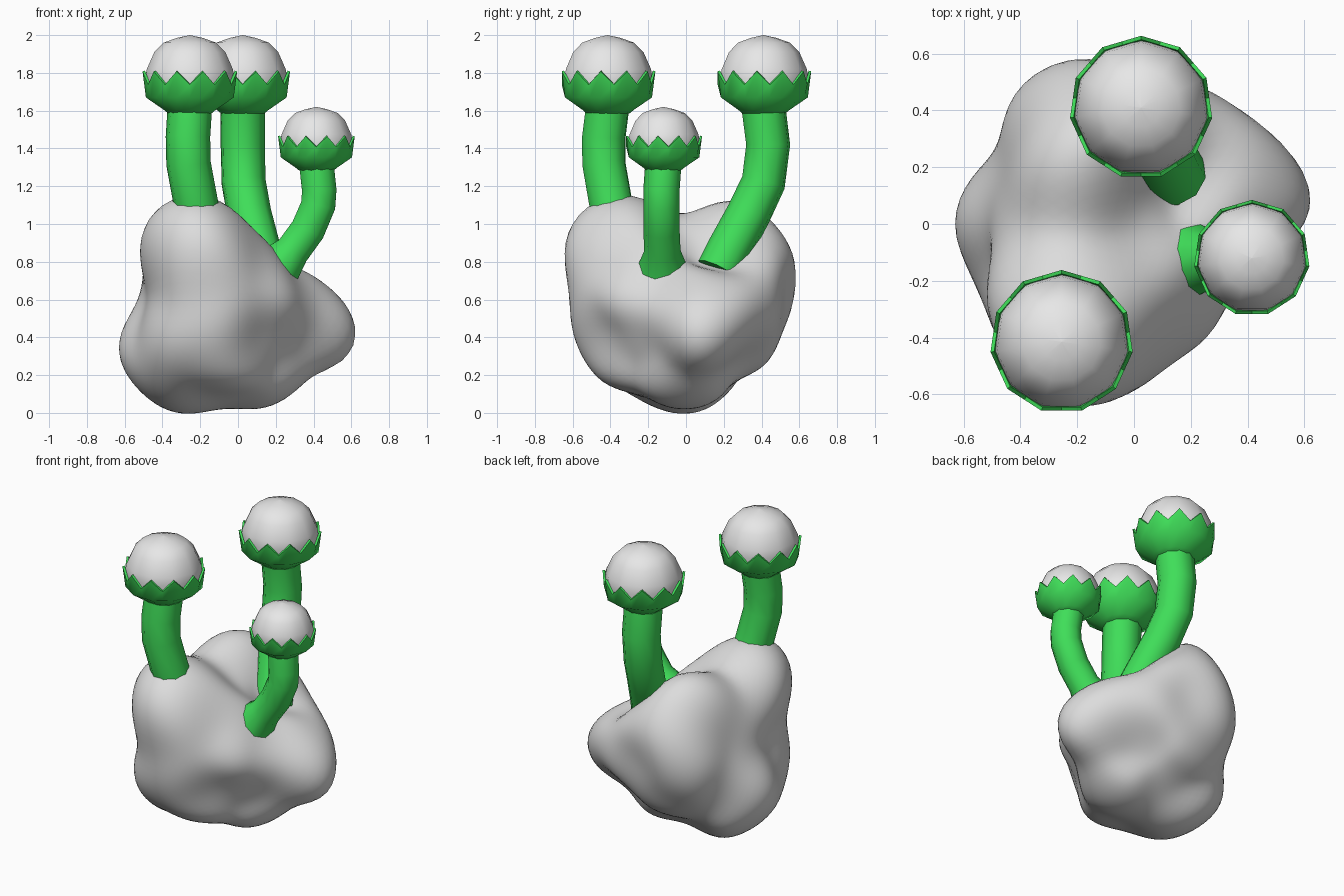
import bpy, bmesh, math
from mathutils import Vector

if "Cube" in bpy.data.objects:
    bpy.data.objects.remove(bpy.data.objects["Cube"], do_unlink=True)


def material(name, rgb):
    mat = bpy.data.materials.new(name)
    mat.use_nodes = True
    mat.diffuse_color = (*rgb, 1)
    mat.node_tree.nodes["Principled BSDF"].inputs["Base Color"].default_value = (*rgb, 1)
    return mat


stone = material("stone grey", (0.72, 0.72, 0.72))
white = material("cap white", (0.8, 0.8, 0.8))
green = material("stem green", (0.05, 0.73, 0.1))


def add_mesh(name, bm, mat, smooth_angle):
    bmesh.ops.recalc_face_normals(bm, faces=bm.faces)
    mesh = bpy.data.meshes.new(name)
    bm.to_mesh(mesh)
    bm.free()
    mesh.materials.append(mat)
    obj = bpy.data.objects.new(name, mesh)
    bpy.context.collection.objects.link(obj)
    bpy.ops.object.select_all(action="DESELECT")
    obj.select_set(True)
    bpy.context.view_layer.objects.active = obj
    bpy.ops.object.shade_smooth_by_angle(angle=math.radians(smooth_angle))
    return obj


# Rock: a sphere pulled smoothly through a few landmark points
CENTER = Vector((-0.05, 0, 0.5))
LANDMARKS = [
    # top ridge and its slope
    (-.25, -.42, 1.12), (-.28, -.6, 1.03), (-.43, -.42, 1.05), (.05, -.4, .96),
    (.2, -.3, .81), (.31, -.13, .73), (-.3, 0, 1.04), (-.3, .25, 1.09), (-.25, .45, .97),
    (0, 0, .94), (.14, .15, .8), (.1, .43, .88), (.45, .1, .69),
    # waist
    (-.63, 0, .33), (-.48, -.4, .45), (-.46, -.43, .82), (-.5, -.21, .53), (-.52, .05, .63),
    (-.2, -.63, .8), (-.1, -.61, .5), (.2, -.43, .68), (.12, -.42, .4),
    (.4, -.17, .58), (.33, -.2, .38), (.62, .1, .45), (.5, .3, .47), (.3, .45, .58),
    (0, .52, .55), (-.34, .53, .6), (-.3, .52, .82), (-.5, .25, .45), (-.41, .3, .85),
    (-.47, 0, .85),
    # underside
    (-.32, 0, 0), (-.08, 0, .02), (.15, 0, .03), (.32, 0, .13), (-.1, -.48, .2),
    (-.1, -.25, .09), (-.2, .45, .32), (-.1, .22, .13), (.28, .3, .32), (-.47, -.25, .14),
    (-.5, .03, .1),
]
offsets = [Vector(p) - CENTER for p in LANDMARKS]
directions = [o.normalized() for o in offsets]
reach = [o.length for o in offsets]


def blend(d):
    weights = [math.exp(15 * (d.dot(k) - 1)) for k in directions]
    return sum(w * r for w, r in zip(weights, reach)) / sum(weights)


for step in range(12):
    errors = [o.length - blend(d) for o, d in zip(offsets, directions)]
    reach = [r + 0.7 * e for r, e in zip(reach, errors)]
bm = bmesh.new()
bmesh.ops.create_icosphere(bm, subdivisions=5, radius=1)
for v in bm.verts:
    d = v.co.normalized()
    v.co = CENTER + d * blend(d)
add_mesh("rock", bm, stone, 180)


def stalk(name, points, radius, flare):
    curve = bpy.data.curves.new(name, "CURVE")
    curve.dimensions = "3D"
    curve.bevel_depth = radius
    curve.bevel_resolution = 3
    curve.use_fill_caps = True
    spline = curve.splines.new("POLY")
    spline.points.add(len(points) - 1)
    for point, co in zip(spline.points, points):
        point.co = (*co, 1)
    spline.points[0].radius = flare
    spline.use_smooth = True
    curve.materials.append(green)
    obj = bpy.data.objects.new(name, curve)
    bpy.context.collection.objects.link(obj)


SIDES = 11


def lathe(name, profile, mat, center, scale, angle):
    """Spin (radius, height, tooth) rings; tooth raises the even corners."""
    bm = bmesh.new()
    rings = []
    count = 2 * SIDES
    inner = math.cos(math.pi / SIDES)
    for r, z, tooth in profile:
        ring = []
        for i in range(count):
            a = math.pi / 2 + math.pi * i / SIDES
            rr = r * (1 if i % 2 == 0 else inner)
            zz = z + (tooth if i % 2 == 0 else 0)
            co = Vector((rr * math.cos(a), rr * math.sin(a), zz))
            ring.append(bm.verts.new(Vector(center) + co * scale))
        rings.append(ring)
    for low, high in zip(rings, rings[1:]):
        for i in range(count):
            j = (i + 1) % count
            bm.faces.new((low[i], low[j], high[j], high[i]))
    bm.faces.new(rings[0])
    bm.faces.new(rings[-1])
    bmesh.ops.remove_doubles(bm, verts=bm.verts, dist=0.0005)
    add_mesh(name, bm, mat, angle)


CUP = [(.115, -.415, 0), (.14, -.395, 0), (.235, -.33, 0), (.253, -.262, .07),
       (.24, -.258, .07), (.22, -.3, 0)]
DOME = [(.225, -.32, 0), (.238, -.23, 0), (.23, -.18, 0), (.19, -.09, 0),
        (.14, -.04, 0), (.07, -.015, 0), (.001, 0, 0)]


# Each stalk carries a toothed cup and a pale dome
STALKS = [
    ("front", (-.255, -.415, 2), 1, .118, 1,
     [(-.2, -.37, .98), (-.225, -.4, 1.12), (-.262, -.435, 1.32), (-.265, -.435, 1.46),
      (-.255, -.415, 1.62)]),
    ("back", (.025, .41, 2), 1, .118, 1,
     [(.14, .17, .75), (.11, .225, .86), (.06, .33, 1.05), (.03, .41, 1.22),
      (.025, .435, 1.42), (.025, .41, 1.62)]),
    ("side", (.415, -.12, 1.62), .81, .096, 1.4,
     [(.21, -.125, .77), (.29, -.125, .86), (.37, -.13, .97), (.425, -.13, 1.1),
      (.43, -.13, 1.18), (.415, -.12, 1.32)]),
]
for label, top, scale, radius, flare, path in STALKS:
    stalk(label + "_stalk", path, radius, flare)
    lathe(label + "_cup", CUP, green, top, scale, 60)
    lathe(label + "_dome", DOME, white, top, scale, 60)
